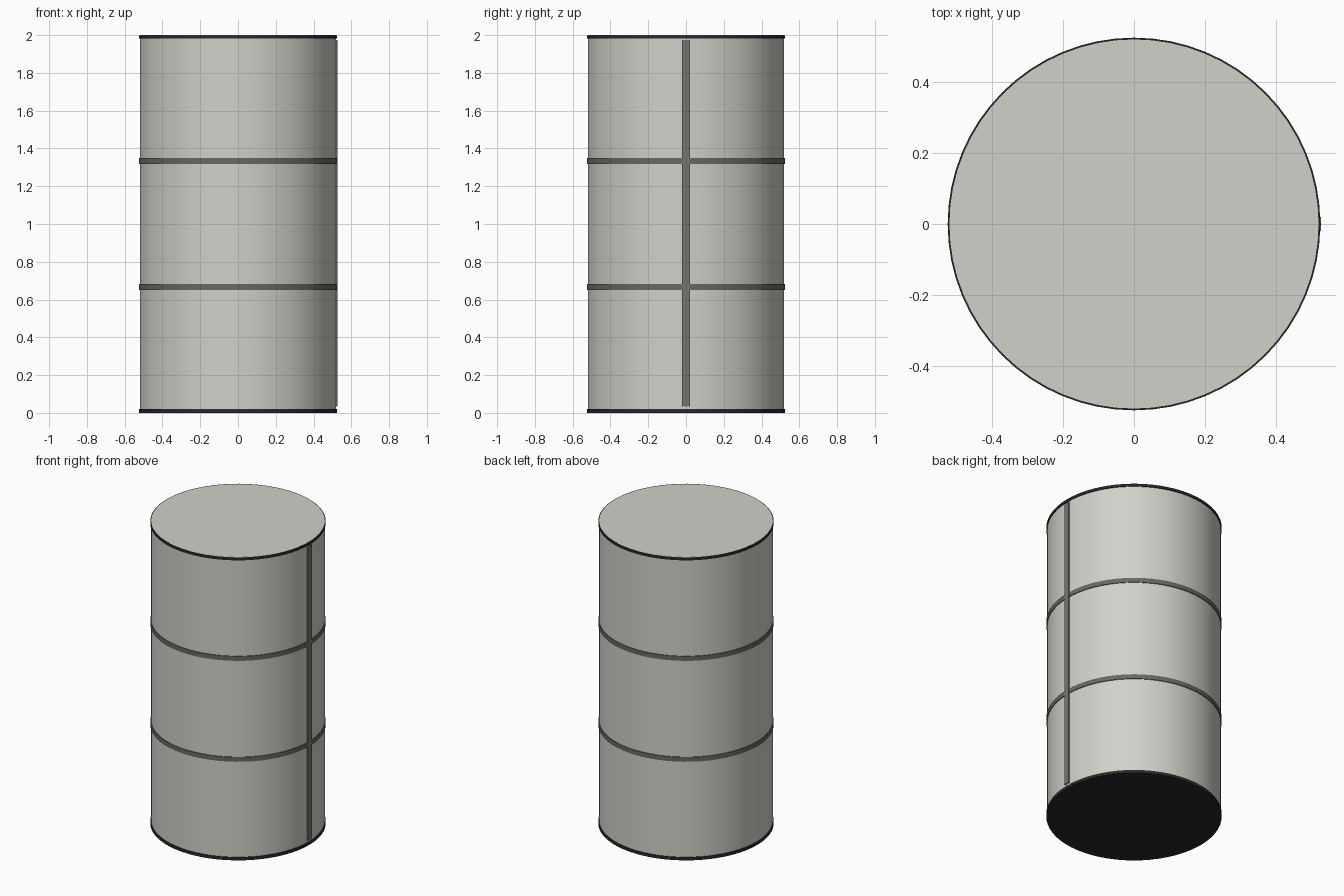
import bpy
import math

cube = bpy.data.objects.get("Cube")
if cube:
    bpy.data.objects.remove(cube, do_unlink=True)

SIDES = 64
HEIGHT = 2.0
BODY_R = 0.52
RIM_R = 0.525


def material(name, color):
    mat = bpy.data.materials.new(name)
    mat.use_nodes = True
    mat.diffuse_color = (*color, 1)
    mat.node_tree.nodes["Principled BSDF"].inputs["Base Color"].default_value = (*color, 1)
    return mat


pale_grey = material("pale_grey_paint", (0.64, 0.64, 0.59))
band_grey = material("dark_grey_band", (0.14, 0.14, 0.12))
seam_grey = material("grey_weld", (0.18, 0.18, 0.17))
black = material("black_rim", (0.022, 0.022, 0.022))


def finish(obj, name, mat):
    obj.name = name
    obj.data.materials.append(mat)
    bpy.ops.object.shade_smooth_by_angle(angle=math.radians(30))
    return obj


def drum(name, radius, bottom, top, mat):
    """Closed upright cylinder between two heights."""
    bpy.ops.mesh.primitive_cylinder_add(vertices=SIDES, radius=radius, depth=top - bottom,
                                        location=(0, 0, (top + bottom) / 2))
    return finish(bpy.context.object, name, mat)


# Body: its pale lid is a hair above the top rim
drum("barrel_body", BODY_R, 0.002, HEIGHT, pale_grey)

# Black end rims; the lower one closes the underside
drum("bottom_rim", RIM_R, 0, 0.02, black)
drum("top_rim", RIM_R, HEIGHT - 0.018, HEIGHT - 0.001, black)

# Two hoops dividing the body into thirds
for label, z in (("lower", HEIGHT / 3), ("upper", HEIGHT * 2 / 3)):
    drum(label + "_hoop", RIM_R, z - 0.015, z + 0.015, band_grey)

# Vertical weld strip on the left side
bpy.ops.mesh.primitive_cube_add(size=1, location=(0.517, 0, 1.004))
strip = bpy.context.object
strip.scale = (0.02, 0.04, 1.94)
finish(strip, "side_seam", seam_grey)
